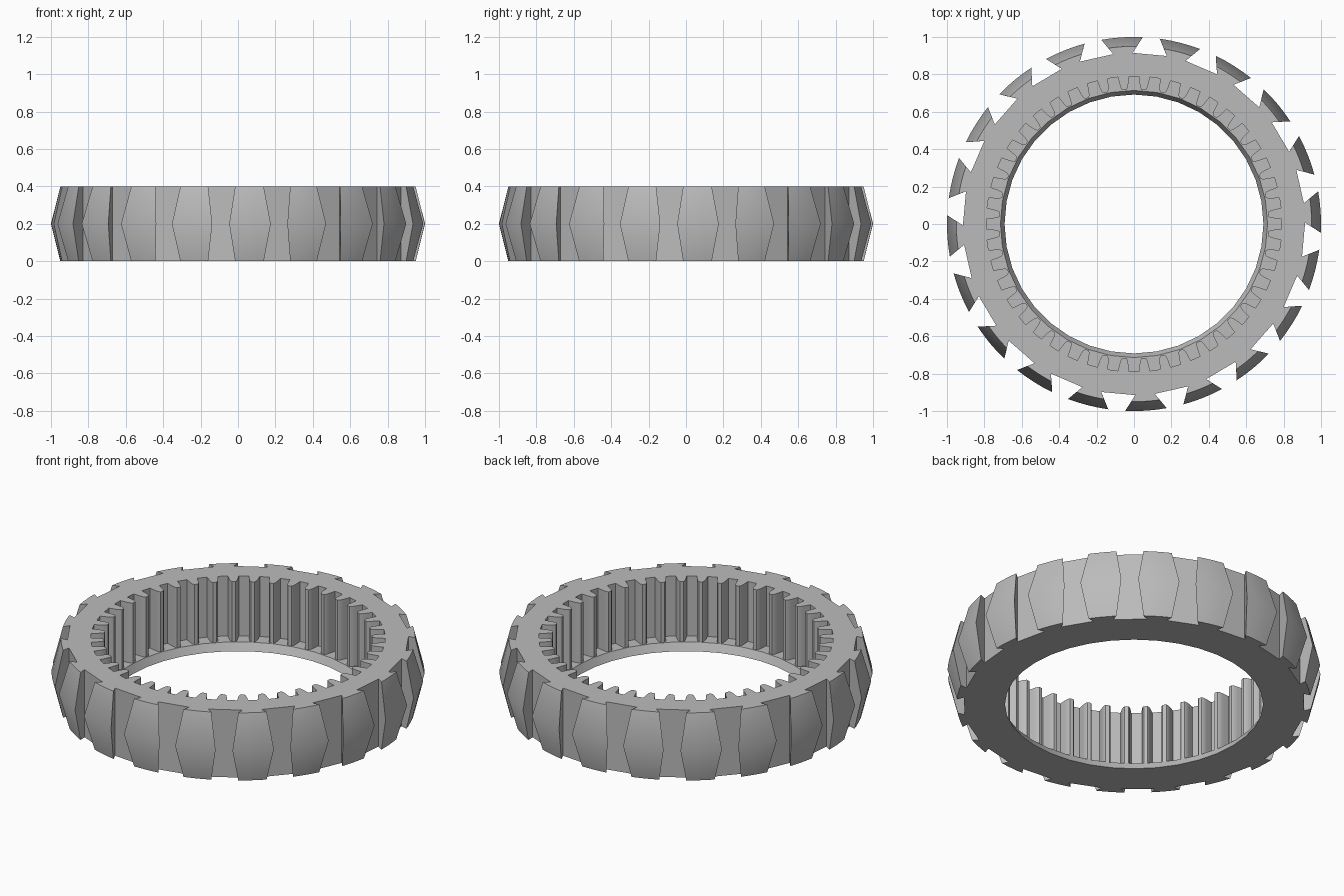
import bpy, bmesh, math
from math import sin, cos, pi, radians

cube = bpy.data.objects.get("Cube")
if cube:
    bpy.data.objects.remove(cube)

HEIGHT, FLOOR = 0.4, 0.045
LUGS, TEETH = 20, 44
LUG_TURN = radians(3.7)

grey = bpy.data.materials.new("plain grey")
grey.use_nodes = True
colour = (0.5, 0.5, 0.5, 1)
grey.diffuse_color = colour
grey.node_tree.nodes["Principled BSDF"].inputs["Base Color"].default_value = colour

bm = bmesh.new()


def ring(points, z):
    """Closed loop of vertices from (radius, angle) pairs."""
    return [bm.verts.new((r * cos(a), r * sin(a), z)) for r, a in points]


def circle(r, count=36):
    return [(r, 2 * pi * i / count) for i in range(count)]


def wall(low, high):
    for i in range(len(low)):
        j = (i + 1) % len(low)
        bm.faces.new((low[i], low[j], high[j], high[i]))


def cap(outer, inner):
    """Flat face between an outer and an inner loop."""
    edges = []
    for loop in (outer, inner):
        for a, b in zip(loop, loop[1:] + loop[:1]):
            edges.append(bm.edges.get((a, b)) or bm.edges.new((a, b)))
    bmesh.ops.triangle_fill(bm, use_beauty=True, use_dissolve=False, edges=edges)


def lug_outline(r_out):
    """Dovetail lugs flaring outward from a flat valley radius."""
    root = 0.915
    half_root = 0.052 / root
    half_out = (0.052 + (r_out - root) * 0.7) / r_out
    points = []
    for k in range(LUGS):
        mid = LUG_TURN + 2 * pi * k / LUGS
        points.append((root, mid - half_root))
        points += [(r_out, mid + half_out * t) for t in (-1, -0.5, 0, 0.5, 1)]
        points.append((root, mid + half_root))
    return points


def tooth_outline():
    """Internal teeth: tapered spaces and rounded tips."""
    pitch = 2 * pi / TEETH
    half = [(0.718, 0.40), (0.728, 0.33), (0.75, 0.285), (0.79, 0.24)]
    space = [(r, -t) for r, t in half] + [(r, t) for r, t in reversed(half)]
    return [(r, pi / 2 + (k + t) * pitch) for k in range(TEETH) for r, t in space]


# Outer wall with lugs bulging at mid height
bottom, middle, top = [ring(lug_outline(r), z) for r, z in
                       ((0.95, 0), (1.0, HEIGHT / 2), (0.95, HEIGHT))]
wall(bottom, middle)
wall(middle, top)

# Toothed bore above a tapered bottom lip
tooth_low, tooth_top = [ring(tooth_outline(), z) for z in (FLOOR, HEIGHT)]
wall(tooth_low, tooth_top)
lip_low, lip_top = ring(circle(0.692), 0), ring(circle(0.714), FLOOR)
wall(lip_low, lip_top)

# Flat faces: top, underside and the floor of the tooth spaces
cap(top, tooth_top)
cap(bottom, lip_low)
cap(tooth_low, lip_top)
bmesh.ops.recalc_face_normals(bm, faces=bm.faces)

mesh = bpy.data.meshes.new("ring_gear")
bm.to_mesh(mesh)
bm.free()
mesh.materials.append(grey)
gear = bpy.data.objects.new("ring_gear", mesh)
bpy.context.collection.objects.link(gear)

bpy.ops.object.select_all(action="DESELECT")
gear.select_set(True)
bpy.context.view_layer.objects.active = gear
bpy.ops.object.shade_smooth_by_angle(angle=radians(30))
